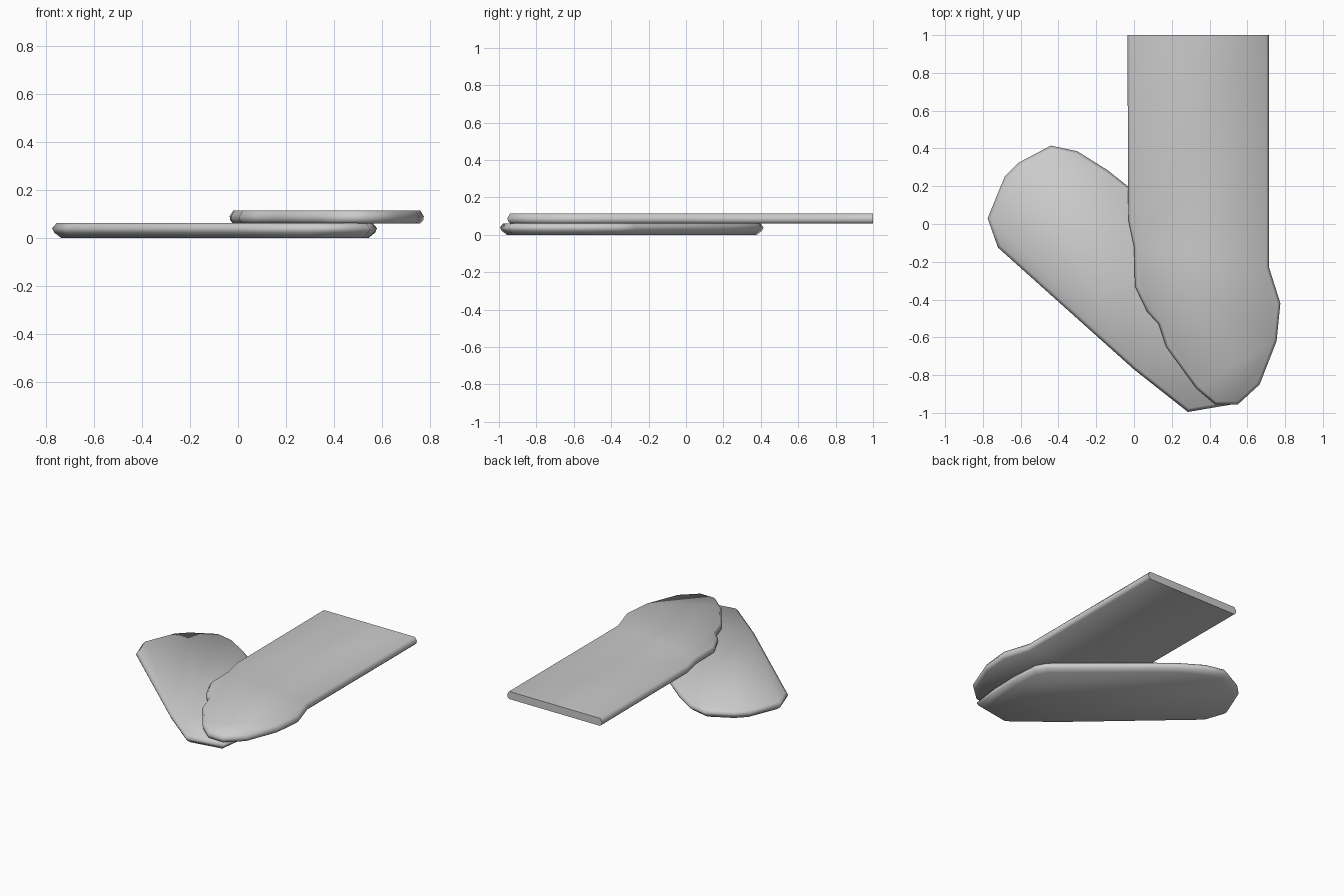
import bpy, bmesh, math
from mathutils import Vector

if "Cube" in bpy.data.objects:
    bpy.data.objects.remove(bpy.data.objects["Cube"])


def offset(pts, d):
    """Move a counter-clockwise outline inward by d with mitred corners."""
    out = []
    for i, p in enumerate(pts):
        a = (p - pts[i - 1]).normalized()
        b = (pts[(i + 1) % len(pts)] - p).normalized()
        na, nb = Vector((-a.y, a.x)), Vector((-b.y, b.x))
        q = p + (na + nb) * (d / (1 + na.dot(nb)))
        if p.y > 0.99:          # sawn end stays flat
            q.y = p.y
        out.append(q)
    return out


def slab(name, outline, rings):
    """Stack inset copies of the outline; rings are (inset, z) pairs."""
    pts = [Vector(p) for p in outline]
    bm = bmesh.new()
    loops = [[bm.verts.new((p.x, p.y, z)) for p in offset(pts, d)] for d, z in rings]
    n = len(pts)
    for lo, hi in zip(loops, loops[1:]):
        for i in range(n):
            j = (i + 1) % n
            bm.faces.new((lo[i], lo[j], hi[j], hi[i]))
    bm.faces.new(loops[0][::-1])
    bm.faces.new(loops[-1])
    bmesh.ops.recalc_face_normals(bm, faces=bm.faces)
    me = bpy.data.meshes.new(name)
    bm.to_mesh(me)
    bm.free()
    ob = bpy.data.objects.new(name, me)
    bpy.context.collection.objects.link(ob)
    bpy.ops.object.select_all(action='DESELECT')
    ob.select_set(True)
    bpy.context.view_layer.objects.active = ob
    bpy.ops.object.shade_smooth_by_angle(angle=math.radians(65))
    return ob


# Lower plank, lying diagonally with worn rounded ends
slab("lower_plank", [
    (-0.44, 0.415), (-0.61, 0.325), (-0.685, 0.25), (-0.775, 0.03), (-0.72, -0.125),
    (0.0, -0.77), (0.285, -0.995), (0.55, -0.95), (0.575, -0.75), (0.58, -0.56),
    (0.565, -0.35), (0.52, -0.27), (-0.02, 0.19), (-0.14, 0.285), (-0.30, 0.385)],
    [(0.035, 0.0), (0.008, 0.022), (0.0, 0.04), (0.018, 0.062)])

# Upper plank, sawn square at the back and broken at the front
slab("upper_plank", [
    (-0.035, 1.0), (-0.03, 0.02), (0.0, -0.12), (0.005, -0.33), (0.07, -0.465),
    (0.13, -0.53), (0.17, -0.65), (0.33, -0.87), (0.43, -0.955), (0.55, -0.955),
    (0.665, -0.85), (0.755, -0.62), (0.775, -0.42), (0.715, -0.23), (0.715, 1.0)],
    [(0.015, 0.06), (0.003, 0.072), (0.0, 0.09), (0.015, 0.114)])
